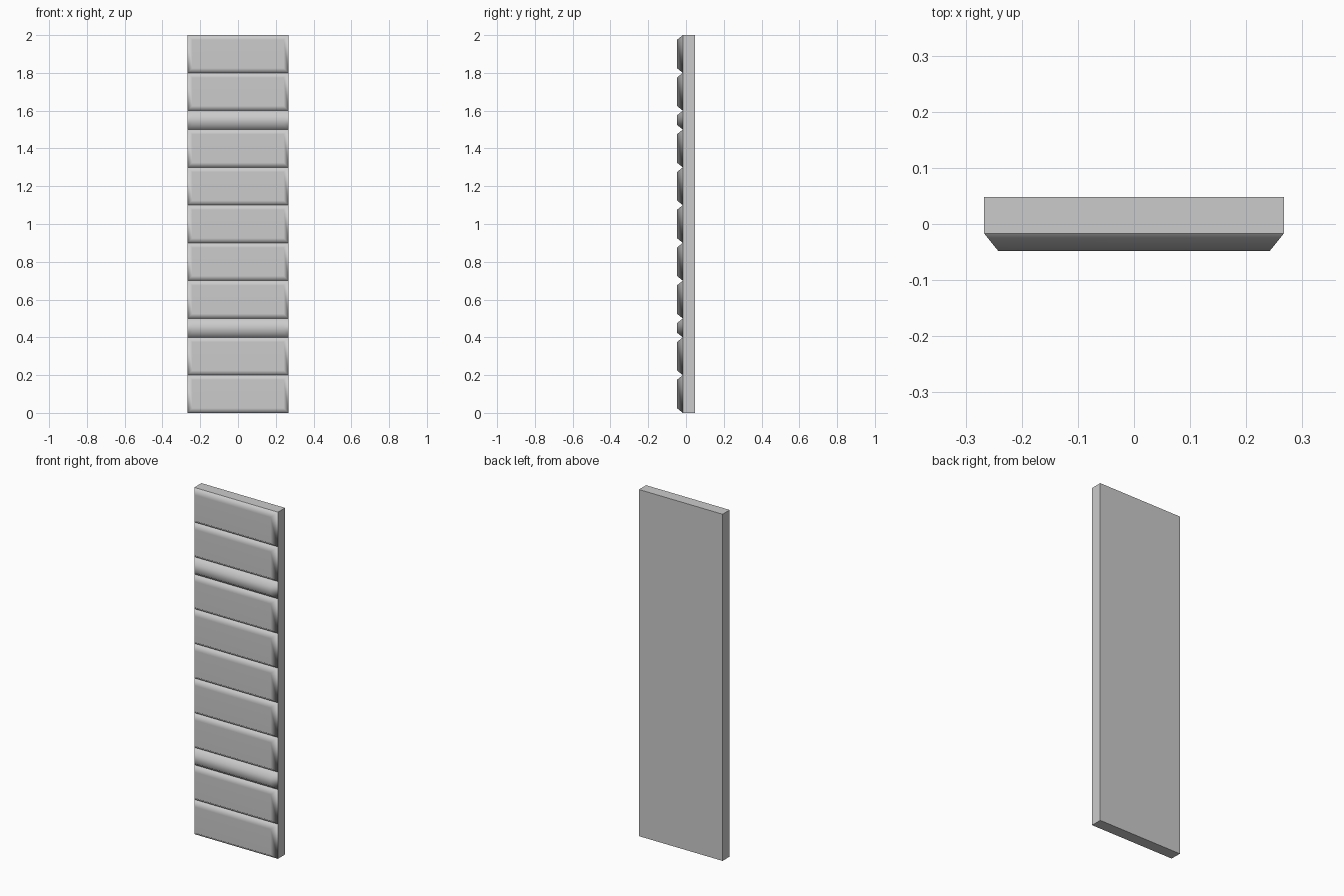
import bpy, bmesh

if "Cube" in bpy.data.objects:
    bpy.data.objects.remove(bpy.data.objects["Cube"])

W = 0.267                # half width
BACK, MID, FRONT = 0.048, -0.017, -0.048
INSET = 0.025            # chamfer width seen from the front


def make_object(name, bm, smooth=False):
    bmesh.ops.recalc_face_normals(bm, faces=bm.faces)
    for f in bm.faces:
        f.smooth = smooth
    mesh = bpy.data.meshes.new(name)
    bm.to_mesh(mesh)
    bm.free()
    obj = bpy.data.objects.new(name, mesh)
    bpy.context.collection.objects.link(obj)
    return obj


def rect(bm, y, x, z0, z1):
    return [bm.verts.new(p) for p in ((-x, y, z0), (x, y, z0), (x, y, z1), (-x, y, z1))]


def block(name, near, far, z0, z1, inset=0.0, smooth=False):
    """Box along y whose front (near) rectangle can be inset into a chamfer."""
    bm = bmesh.new()
    a = rect(bm, far, W, z0, z1)
    b = rect(bm, near, W - inset, z0 + inset, z1 - inset)
    bm.faces.new(b)
    back = bm.faces.new(a)
    for i in range(4):
        j = (i + 1) % 4
        bm.faces.new((a[i], a[j], b[j], b[i]))
    bmesh.ops.recalc_face_normals(bm, faces=bm.faces)
    if inset:  # the panel's back is buried against the slab
        bmesh.ops.delete(bm, geom=[back], context='FACES_ONLY')
    return make_object(name, bm, smooth)


# Backing slab
block("backing_slab", MID, BACK, 0.0, 2.0)

# Row of chamfered front panels, with two half-height bands
heights = [0.2, 0.2, 0.1] + [0.2] * 5 + [0.1, 0.2, 0.2]
z = 0.0
for i, h in enumerate(heights, 1):
    panel = block(f"front_panel_{i:02d}", FRONT, MID, z, z + h, INSET, smooth=True)
    mod = panel.modifiers.new("soft_chamfer", 'WEIGHTED_NORMAL')
    mod.weight = 90
    z += h
